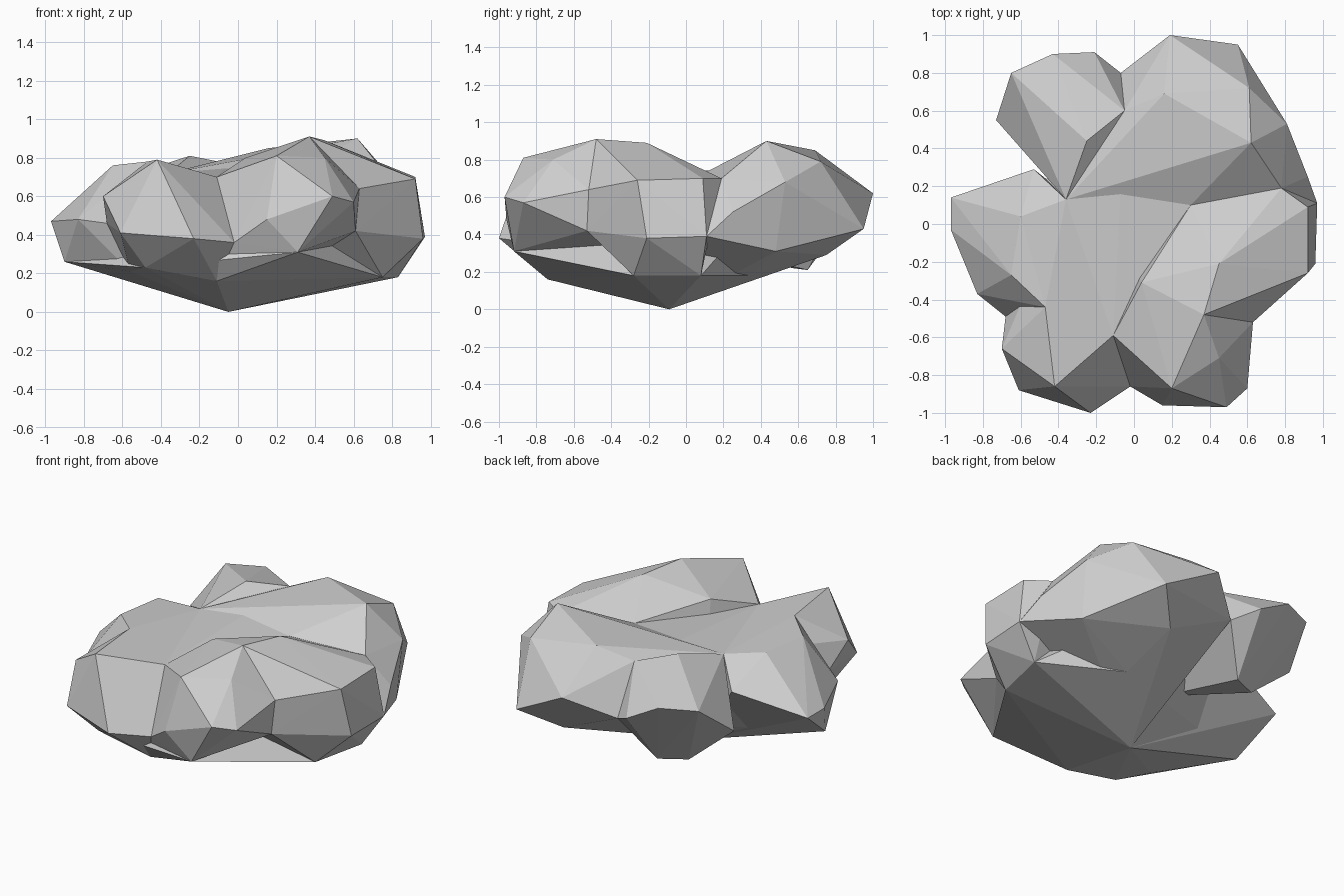
import bpy
import bmesh
from mathutils import Vector

# Remove only the default cube
default_cube = bpy.data.objects.get("Cube")
if default_cube is not None:
    bpy.data.objects.remove(default_cube, do_unlink=True)


def make_material(name, shade):
    """Plain flat grey, matching in the viewport and in a render."""
    colour = (shade, shade, shade, 1)
    material = bpy.data.materials.new(name)
    material.use_nodes = True
    material.diffuse_color = colour
    shader = next(node for node in material.node_tree.nodes
                  if node.type == "BSDF_PRINCIPLED")
    shader.inputs["Base Color"].default_value = colour
    return material


def make_lobe(name, shared, corners=()):
    """Faceted solid wrapped tightly around shared and own corner points."""
    mesh = bpy.data.meshes.new(name)
    bm = bmesh.new()
    for point in (*shared, *corners):
        bm.verts.new(point)
    bmesh.ops.convex_hull(bm, input=bm.verts[:])
    # Drop corners swallowed by the wrap
    loose = [vert for vert in bm.verts if not vert.link_faces]
    bmesh.ops.delete(bm, geom=loose, context="VERTS")
    bmesh.ops.recalc_face_normals(bm, faces=bm.faces[:])
    bm.to_mesh(mesh)
    bm.free()
    mesh.materials.append(grey)
    lobe = bpy.data.objects.new(name, mesh)
    bpy.context.scene.collection.objects.link(lobe)


grey = make_material("light_grey", .62)

# Underside corners shared by neighbouring lobes
base = Vector((-.05, -.09, 0))
front_base = Vector((-.11, -.74, .16))
front_left_base = Vector((-.48, -.74, .23))
left_base = Vector((-.56, -.52, .21))
outer_left_base = Vector((-.9, -.14, .26))
right_base = Vector((.83, .08, .18))
front_right_base = Vector((.75, -.28, .18))
front_chin = Vector((.31, -.92, .31))
back_base = Vector((.34, .34, .18))

# Valley and notch corners shared by neighbouring lobes
front_valley = Vector((-.11, -.59, .7))
front_notch = Vector((-.02, -.86, .36))
left_notch = Vector((-.68, -.49, .46))
back_valley = Vector((-.05, .6, .77))
back_notch = Vector((-.07, .8, .48))
left_valley = Vector((-.36, .13, .72))
right_valley = Vector((.3, .1, .73))
middle = Vector((.04, -.31, .8))
hollow = base.lerp(left_valley, .5)

# Corners where the right lobe leans on its neighbours
crown = Vector((.37, -.48, .91))
shoulder = Vector((.63, -.52, .64))
waist = Vector((.61, -.53, .42))
left_crown = Vector((-.47, -.44, .78))
right_rim = Vector((.97, .11, .39))
right_shelf = Vector((.78, .19, .7))

# Low body that ties the lobes together
make_lobe("core", [base, front_base, front_left_base, left_base, right_base,
                   front_right_base, front_chin, outer_left_base, back_base,
                   front_valley, back_valley, left_valley, right_valley])

# Two lobes at the front
make_lobe("front_right_lobe",
          [base, front_base, front_chin, front_valley, front_notch, middle,
           right_valley, crown, shoulder, waist],
          [(.45, -.71, .8), (.2, -.87, .81), (.49, -.97, .6),
           (.6, -.87, .57), (.15, -.96, .48)])
make_lobe("front_left_lobe",
          [base, front_base, front_left_base, left_base, front_valley,
           front_notch, left_notch, left_valley, left_crown],
          [(-.42, -.86, .79), (-.7, -.66, .6), (-.61, -.88, .41),
           (-.23, -1, .38)])

# Two lobes at the sides
make_lobe("left_lobe",
          [base, left_base, outer_left_base, left_notch, left_valley,
           left_crown, front_valley],
          [(-.97, .14, .47), (-.97, -.03, .47), (-.83, -.37, .48),
           (-.65, -.27, .76), (-.6, .04, .76), (-.53, .29, .58)])
make_lobe("right_lobe",
          [base, right_base, front_right_base, right_valley, middle, crown,
           shoulder, waist, right_rim, right_shelf],
          [(.45, -.21, .89), (.92, -.26, .69), (.92, .09, .7),
           (.96, -.21, .38)])

# Two lobes at the back
make_lobe("back_right_lobe",
          [base, back_base, back_valley, back_notch, right_valley,
           left_valley, right_rim, right_shelf],
          [(.19, 1, .62), (.55, .95, .43), (.16, .69, .85),
           (.62, .43, .9), (.61, .72, .79), (.81, .53, .68),
           (.92, .25, .52), (.8, .48, .31), (.35, .75, .29)])
make_lobe("back_left_lobe",
          [hollow, back_valley, back_notch, left_valley],
          [(-.43, .9, .68), (-.21, .91, .56), (-.65, .8, .68),
           (-.73, .55, .48), (-.25, .44, .81), (-.42, .57, .22),
           (-.25, .65, .21)])
